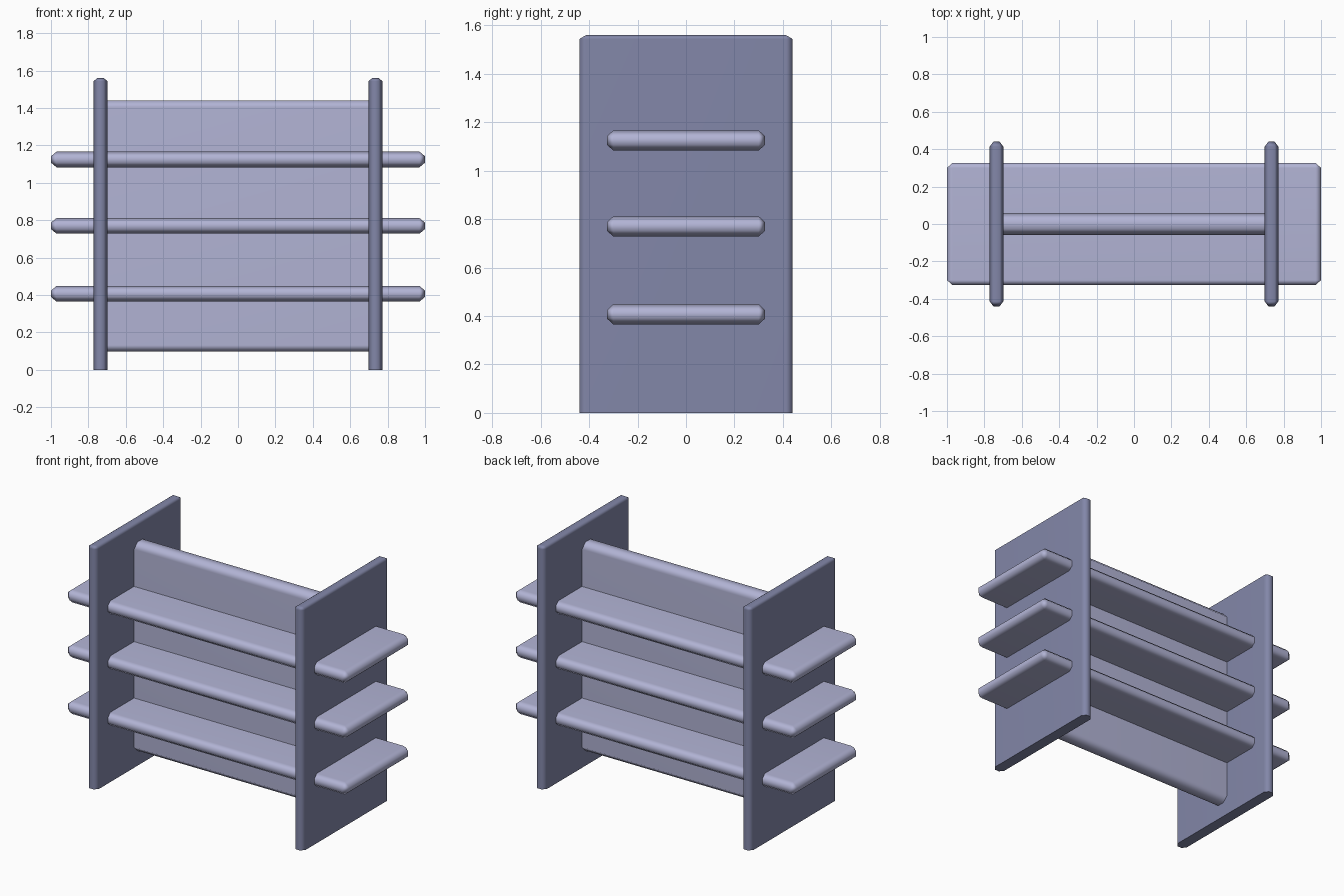
import bpy, bmesh
from mathutils import Vector

if "Cube" in bpy.data.objects:
    bpy.data.objects.remove(bpy.data.objects["Cube"])


def material(name, rgb):
    m = bpy.data.materials.new(name)
    m.diffuse_color = (*rgb, 1.0)
    m.use_nodes = True
    m.node_tree.nodes["Principled BSDF"].inputs["Base Color"].default_value = m.diffuse_color
    return m


pale = material("pale lavender", (0.445, 0.455, 0.665))
slate = material("slate blue", (0.225, 0.242, 0.395))


def board(name, lo, hi, cut, mat, flat_base=False):
    """Box from lo to hi with softened edges; cut = chamfer size along x, y, z."""
    bm = bmesh.new()
    bmesh.ops.create_cube(bm, size=2.0)
    edges = [e for e in bm.edges
             if not (flat_base and all(v.co.z < 0 for v in e.verts))]
    bmesh.ops.bevel(bm, geom=edges, offset=0.2, segments=1, affect='EDGES')
    lo, hi = Vector(lo), Vector(hi)
    mid, half = (lo + hi) / 2, (hi - lo) / 2
    for v in bm.verts:
        for i in range(3):
            s = 1 if v.co[i] > 0 else -1
            inset = cut[i] if abs(v.co[i]) < 0.95 else 0.0
            v.co[i] = mid[i] + s * (half[i] - inset)
    bmesh.ops.recalc_face_normals(bm, faces=bm.faces)
    # smooth everything except a flat-cut base
    for f in bm.faces:
        f.smooth = True
        if flat_base and f.normal.z < -0.9:
            for e in f.edges:
                e.smooth = False
    me = bpy.data.meshes.new(name)
    bm.to_mesh(me)
    bm.free()
    me.materials.append(mat)
    ob = bpy.data.objects.new(name, me)
    bpy.context.collection.objects.link(ob)
    # keep the broad faces flat while the chamfers read as rounded
    wn = ob.modifiers.new("flat_faces", 'WEIGHTED_NORMAL')
    wn.keep_sharp = True
    return ob


# Upright side panels, standing flat on the floor
for side, s in (("left", -1), ("right", 1)):
    x = 0.735 * s
    board(side + "_panel", (x - 0.037, -0.44, 0), (x + 0.037, 0.44, 1.56),
          (0.02, 0.027, 0.016), slate, flat_base=True)

# Upright divider between the side panels
board("divider", (-0.735, -0.06, 0.097), (0.735, 0.06, 1.44),
      (0.02, 0.035, 0.035), pale)

# Three shelves running through the side panels
for n, z in enumerate((0.407, 0.77, 1.125), 1):
    board(f"shelf_{n}", (-1, -0.327, z - 0.042), (1, 0.327, z + 0.042),
          (0.03, 0.027, 0.025), pale)
